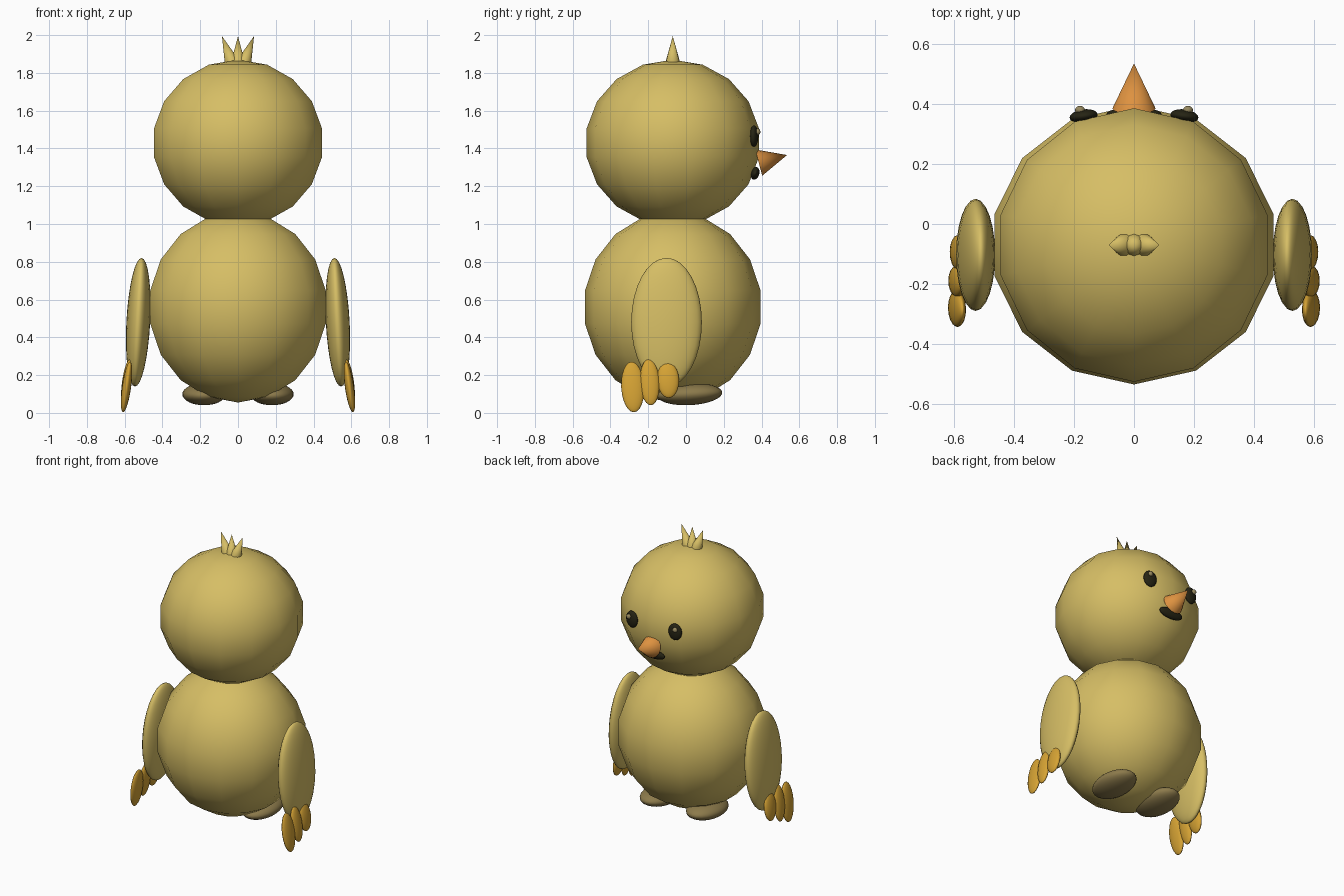
import bpy
from math import radians
from mathutils import Vector

cube = bpy.data.objects.get("Cube")
if cube:
    bpy.data.objects.remove(cube, do_unlink=True)


def material(name, rgb):
    """Flat material from 0-255 screen values, stored as linear."""
    linear = [(c / 255 / 12.92) if c < 11 else ((c / 255 + 0.055) / 1.055) ** 2.4 for c in rgb]
    mat = bpy.data.materials.new(name)
    mat.use_nodes = True
    mat.diffuse_color = (*linear, 1)
    mat.node_tree.nodes["Principled BSDF"].inputs["Base Color"].default_value = (*linear, 1)
    return mat


DOWN = material("yellow down", (214, 190, 101))
FOOT = material("dark khaki foot", (140, 122, 75))
CLAW = material("amber feather", (214, 163, 52))
BEAK = material("orange beak", (222, 146, 64))
DARK = material("near black", (38, 36, 20))
GLINT = material("eye glint", (150, 136, 95))


def finish(name, mat, angle):
    obj = bpy.context.object
    obj.name = name
    obj.data.materials.append(mat)
    bpy.ops.object.shade_smooth_by_angle(angle=radians(angle))
    return obj


def ellipsoid(name, mat, center, radii, tilt=(0, 0, 0), segments=24, rings=16):
    bpy.ops.mesh.primitive_uv_sphere_add(
        segments=segments, ring_count=rings, location=center,
        rotation=[radians(a) for a in tilt])
    bpy.context.object.scale = radii
    return finish(name, mat, 60)


def cone(name, mat, base, tip, radius, segments=16):
    base, tip = Vector(base), Vector(tip)
    axis = tip - base
    bpy.ops.mesh.primitive_cone_add(
        vertices=segments, radius1=radius, radius2=0, depth=axis.length,
        location=(base + tip) / 2, rotation=axis.to_track_quat('Z', 'Y').to_euler())
    return finish(name, mat, 50)


# Coarse round body and head
ellipsoid("body", DOWN, (0, -0.07, 0.56), (0.484, 0.472, 0.505), segments=14, rings=9)
ellipsoid("head", DOWN, (0, -0.07, 1.43), (0.463, 0.463, 0.44), segments=14, rings=9)

# Beak and mouth
cone("beak", BEAK, (0, 0.385, 1.325), (0, 0.535, 1.365), 0.072)
ellipsoid("mouth", DARK, (0, 0.366, 1.268), (0.092, 0.022, 0.034), (-15, 0, 0))

# Crown tuft
for label, side in (("right", -1), ("middle", 0), ("left", 1)):
    cone(f"{label}_tuft", DOWN, (side * 0.035, -0.07, 1.862),
         (side * 0.085, -0.07, 1.995), 0.037, 10)

# Paired parts
for label, s in (("left", 1), ("right", -1)):
    ellipsoid(f"{label}_eye", DARK, (s * 0.168, 0.36, 1.465),
              (0.047, 0.022, 0.057), (0, 0, -8 * s))
    ellipsoid(f"{label}_eye_glint", GLINT, (s * 0.18, 0.38, 1.488),
              (0.017, 0.014, 0.017), segments=12, rings=8)
    ellipsoid(f"{label}_wing", DOWN, (s * 0.528, -0.103, 0.48),
              (0.063, 0.187, 0.341), (0, -3 * s, 0))
    ellipsoid(f"{label}_foot", FOOT, (s * 0.18, 0.02, 0.099),
              (0.115, 0.172, 0.058), (3, 0, 0))

    # Three wing-tip feathers, from front to back of the wing
    feathers = (("inner", 0.587, -0.095, 0.175, 0.058, 0.097),
                ("middle", 0.59, -0.192, 0.162, 0.052, 0.123),
                ("outer", 0.59, -0.282, 0.137, 0.061, 0.135))
    for part, x, y, z, width, length in feathers:
        ellipsoid(f"{label}_{part}_feather", CLAW, (s * x, y, z),
                  (0.024, width, length), (3, -8 * s, 0), segments=16, rings=12)
